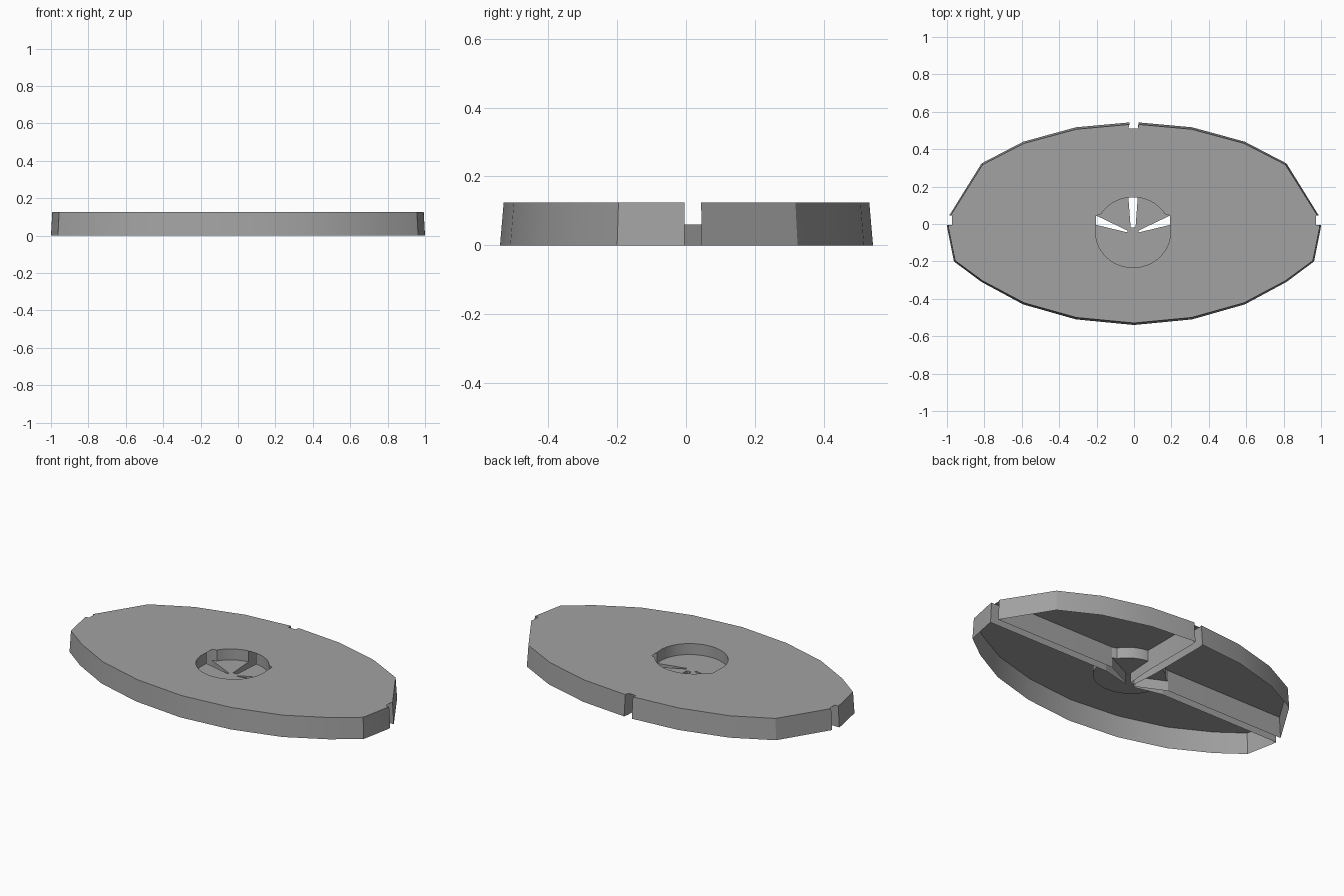
import bpy, bmesh, math

cube = bpy.data.objects.get("Cube")
if cube:
    bpy.data.objects.remove(cube, do_unlink=True)

TOP, FLOOR = 0.125, 0.06
OFFSET = -0.005                       # recess and back channel sit slightly off centre
RX, RY, CY = 0.2, 0.188, -0.045       # recess ellipse

grey = bpy.data.materials.new("plain_grey")
grey.use_nodes = True
colour = (0.36, 0.36, 0.36, 1)
grey.diffuse_color = colour
grey.node_tree.nodes["Principled BSDF"].inputs["Base Color"].default_value = colour


def make(name, build):
    bm = bmesh.new()
    build(bm)
    bmesh.ops.remove_doubles(bm, verts=bm.verts, dist=0.0005)
    mesh = bpy.data.meshes.new(name)
    bm.to_mesh(mesh)
    bm.free()
    mesh.materials.append(grey)
    ob = bpy.data.objects.new(name, mesh)
    bpy.context.collection.objects.link(ob)
    bpy.ops.object.select_all(action='DESELECT')
    ob.select_set(True)
    bpy.context.view_layer.objects.active = ob
    bpy.ops.object.shade_smooth_by_angle(angle=math.radians(30))


def strip(bm, low, high, z0, z1):
    """Wall of quads between two matching open paths."""
    a = [bm.verts.new((x, y, z0)) for x, y in low]
    b = [bm.verts.new((x, y, z1)) for x, y in high]
    for i in range(len(a) - 1):
        bm.faces.new((a[i], a[i + 1], b[i + 1], b[i]))


def sheet(bm, loops, z):
    """Flat sheet bounded by closed loops, facing up."""
    edges = []
    for loop in loops:
        vs = [bm.verts.new((x, y, z)) for x, y in loop]
        edges += [bm.edges.new((vs[i - 1], vs[i])) for i in range(len(vs))]
    bmesh.ops.triangle_fill(bm, edges=edges, use_beauty=True, normal=(0, 0, 1))
    for f in bm.faces:
        f.normal_update()
        if f.normal.z < 0:
            f.normal_flip()


def mirror(path):
    return [(-x, y) for x, y in reversed(path)]


def taper(path):
    return [(x * 0.993, y * 0.98) for x, y in path]


# Rim outline, counter-clockwise, broken by three notches
back_left_half = mirror([(0.988, 0.045), (0.815, 0.324), (0.592, 0.44), (0.31, 0.517), (0.025, 0.543)])
back_right = mirror(back_left_half)
front_half = [(0, -0.54), (0.31, -0.51), (0.592, -0.43), (0.815, -0.31),
              (0.963, -0.2), (0.997, -0.03), (1.0, -0.005)]
front = mirror(front_half)[:-1] + front_half
back_left = mirror(back_right)
rims = [front, back_right, back_left]


def shift(path):
    return [(x + OFFSET, y) for x, y in path]


# Channels: mouth, inner end, inner end, mouth, counter-clockwise round the recess
right_slot = [(0.197, -0.005), (0.03, -0.045), (0.03, -0.035), (0.197, 0.045)]
back_slot = [(0.025, 0.141), (0.013, -0.02), (-0.013, -0.02), (-0.025, 0.141)]
slots = [right_slot, back_slot, mirror(right_slot)]


def arc(p, q, steps):
    """Recess edge from one mouth corner to another."""
    a, b = (math.atan2((y - CY) / RY, x / RX) for x, y in (p, q))
    if b < a:
        b += 2 * math.pi
    mid = [a + (b - a) * i / steps for i in range(1, steps)]
    return [p] + [(RX * math.cos(t), CY + RY * math.sin(t)) for t in mid] + [q]


arcs = [shift(arc(slots[i][3], slots[(i + 1) % 3][0], n)) for i, n in enumerate((10, 10, 28))]
slots = [shift(s) for s in slots]
recess_edge = [p for path in arcs for p in path]
floor_edge = [p for s, path in zip(slots, arcs) for p in s[1:3] + path]

# Notch ends of the top sheet, set in from the rim
side_end = [(0.972, -0.005), (0.972, 0.045)]
back_end = [(0.02, 0.51), (-0.03, 0.51)]
ends = [side_end, back_end, mirror(side_end)]
top_edge = [p for rim, end in zip(rims, ends) for p in taper(rim) + end]


def build_rim(bm):
    for path in rims:
        strip(bm, path, taper(path), 0, TOP)


def build_channels(bm):
    for slot, end, before, after in zip(slots, ends, rims, rims[1:] + rims[:1]):
        for mouth, inner, rim_point in ((slot[0], end[0], before[-1]), (slot[3], end[1], after[0])):
            strip(bm, [mouth, inner], [mouth, inner], 0, TOP)
            strip(bm, [inner, rim_point], [inner] + taper([rim_point]), 0, TOP)
        strip(bm, slot, slot, 0, FLOOR)


def build_recess_wall(bm):
    for path in arcs:
        strip(bm, path[::-1], path[::-1], FLOOR, TOP)


make("rim_wall", build_rim)
make("top_sheet", lambda bm: sheet(bm, [top_edge, recess_edge], TOP))
make("recess_wall", build_recess_wall)
make("recess_floor", lambda bm: sheet(bm, [floor_edge], FLOOR))
make("channel_walls", build_channels)
